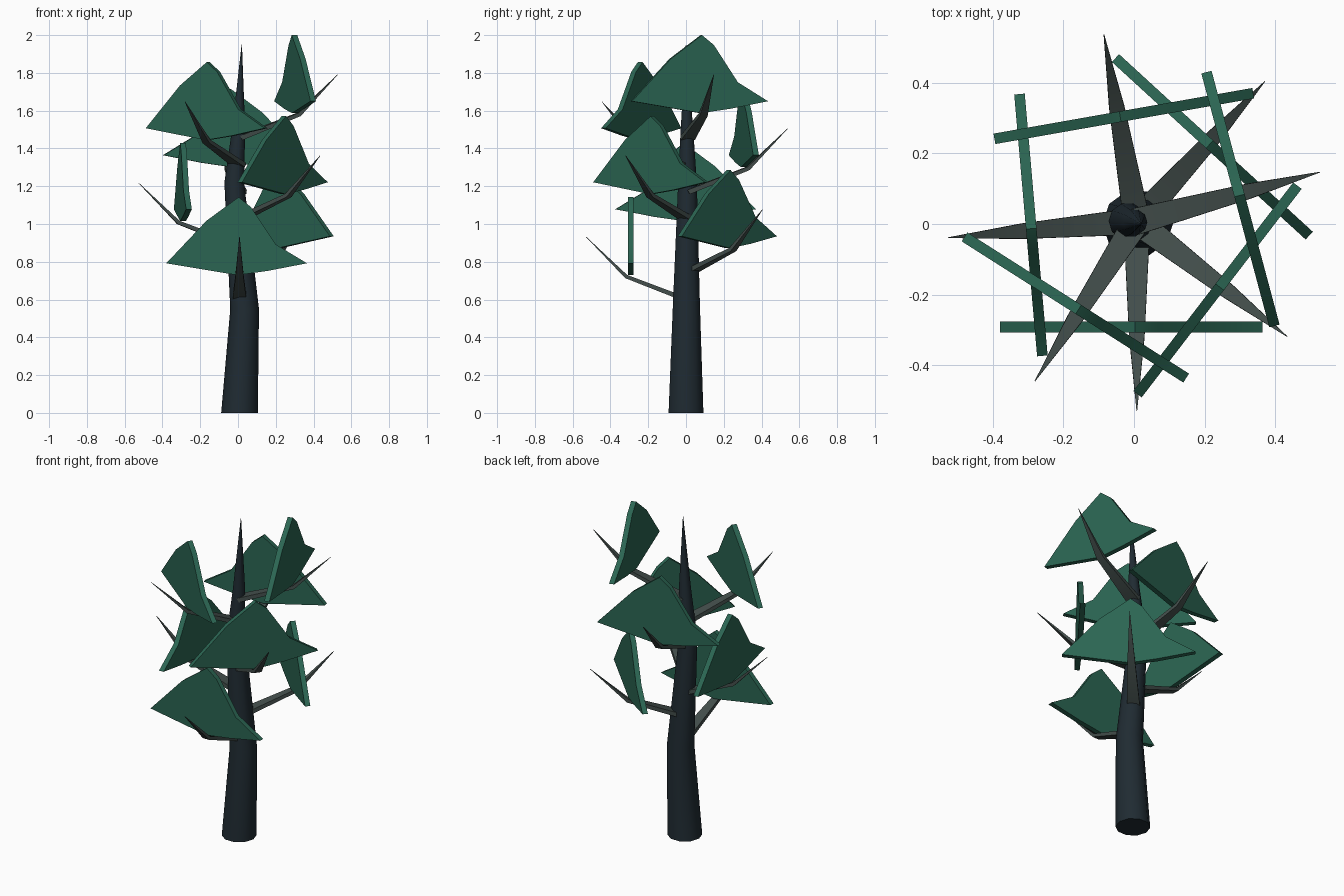
import bpy, math
from mathutils import Vector

if "Cube" in bpy.data.objects:
    bpy.data.objects.remove(bpy.data.objects["Cube"])


def material(name, rgb):
    m = bpy.data.materials.new(name)
    m.diffuse_color = (*rgb, 1)
    m.use_nodes = True
    m.node_tree.nodes["Principled BSDF"].inputs["Base Color"].default_value = m.diffuse_color
    return m


BARK = material("dark_bark", (0.014, 0.024, 0.032))
TWIG = material("grey_twig", (0.055, 0.075, 0.07))
LEAF = material("pine_green", (0.024, 0.13, 0.085))


def build(name, rings, mat, angle):
    """Skin a list of equal-length rings and cap both ends."""
    n = len(rings[0])
    verts = [v for r in rings for v in r]
    faces = [tuple(reversed(range(n))),
             tuple(range(len(verts) - n, len(verts)))]
    for k in range(len(rings) - 1):
        for i in range(n):
            j = (i + 1) % n
            faces.append((k*n + i, k*n + j, k*n + n + j, k*n + n + i))
    me = bpy.data.meshes.new(name)
    me.from_pydata(verts, [], faces)
    me.materials.append(mat)
    ob = bpy.data.objects.new(name, me)
    bpy.context.collection.objects.link(ob)
    bpy.context.view_layer.objects.active = ob
    ob.select_set(True)
    bpy.ops.object.shade_smooth_by_angle(angle=math.radians(angle))
    ob.select_set(False)
    return ob


# Crooked tapering trunk: x, y, z, radius
path = [(0.008, 0, 0, 0.097), (0.035, 0.002, 0.55, 0.076),
        (-0.02, 0.008, 1.22, 0.052), (0.003, 0.005, 1.5, 0.035),
        (0.02, 0, 1.95, 0.001)]
SIDES = 10
build("trunk", [[(x + r*math.cos(2*math.pi*i/SIDES),
                  y + r*math.sin(2*math.pi*i/SIDES), z)
                 for i in range(SIDES)] for x, y, z, r in path], BARK, 40)

# Branch sections (radius, height, half width, half thickness), height from tip
branch = [(0.0, -0.335, 0.038, 0.013), (0.325, -0.21, 0.022, 0.010),
          (0.537, 0.0, 0.001, 0.001)]
# Foliage plate outline (sideways, height from branch tip)
plate = [(-0.388, -0.14), (-0.01, -0.203), (0.15, -0.18), (0.357, -0.14),
         (0.192, -0.04), (0.06, 0.158), (-0.005, 0.21), (-0.175, 0.085)]

# Branches spiral upward by the golden angle, each carrying one plate
for k in range(7):
    a = math.radians(-90 + 137.5*k)
    out = Vector((math.cos(a), math.sin(a), 0))
    side = Vector((-math.sin(a), math.cos(a), 0))
    up = Vector((0, 0, 1))
    origin = Vector((0.008, 0.008, 0.932 + 0.143*k))
    lean = (up - out*0.6).normalized()
    build(f"branch_{k + 1}",
          [[origin + out*r + up*h + side*w*s + lean*t*q
            for s, q in ((-1, -1), (1, -1), (1, 1), (-1, 1))]
           for r, h, w, t in branch], TWIG, 30)
    build(f"foliage_{k + 1}",
          [[origin + out*r + side*s + up*h for s, h in plate]
           for r in (0.285, 0.315)], LEAF, 30)
